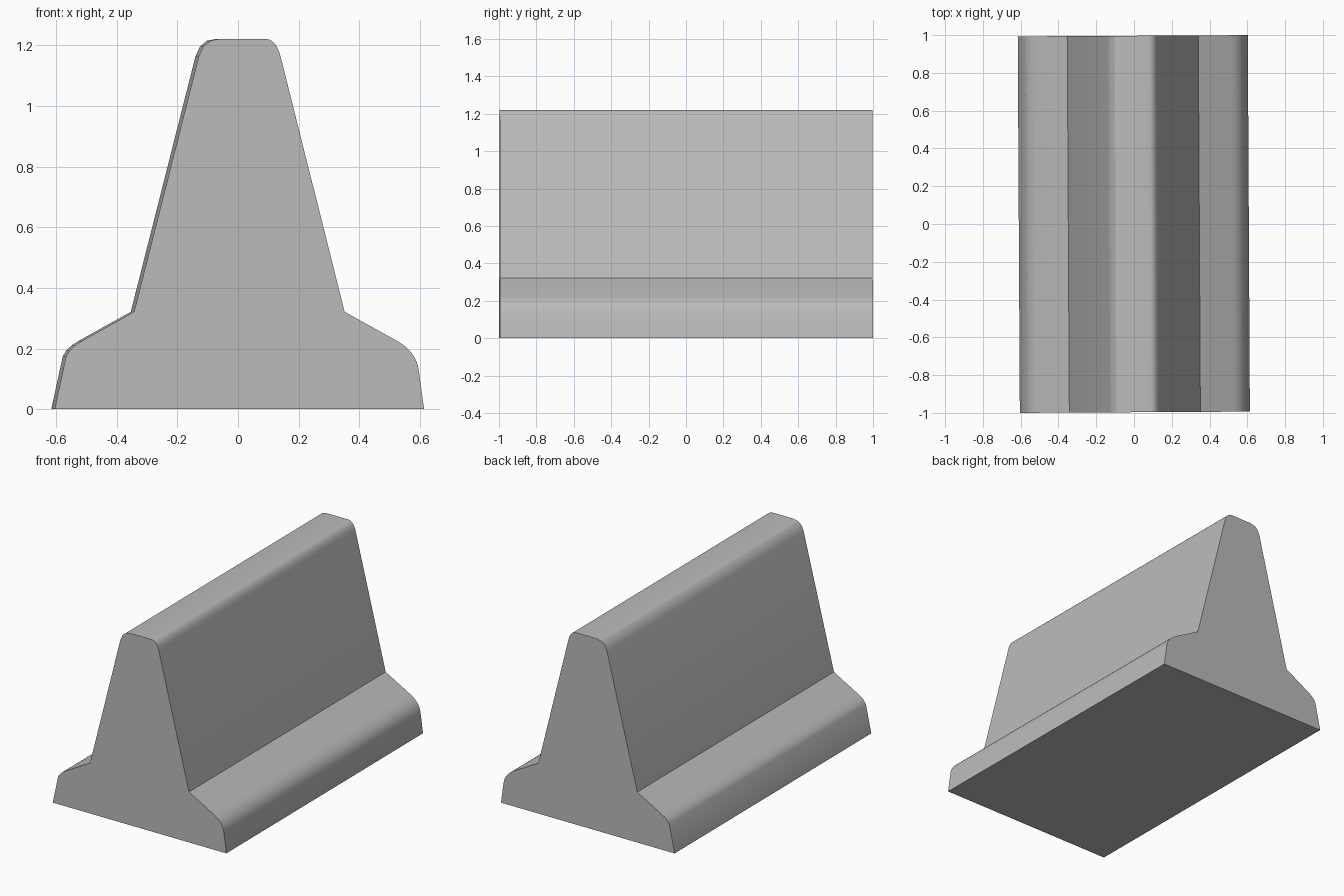
import bpy
import bmesh
import math
from mathutils import Vector

if "Cube" in bpy.data.objects:
    bpy.data.objects.remove(bpy.data.objects["Cube"], do_unlink=True)

LENGTH = 1.993
YAW = 0.0055

concrete = bpy.data.materials.new("concrete_grey")
concrete.use_nodes = True
grey = (0.5, 0.5, 0.5, 1)
concrete.diffuse_color = grey
concrete.node_tree.nodes["Principled BSDF"].inputs["Base Color"].default_value = grey


def rounded(start, corner, end, steps):
    """Points of a curved corner between two profile edges."""
    a, b, c = Vector(start), Vector(corner), Vector(end)
    ts = [i / steps for i in range(steps + 1)]
    return [a * (1 - t) ** 2 + b * 2 * t * (1 - t) + c * t * t for t in ts]


# Cross-section: foot, sloped ledge, tapering wall and rounded crown
profile = [Vector((0.608, 0))]
profile += rounded((0.59, 0.13), (0.582, 0.19), (0.517, 0.226), 8)
profile += [Vector((0.346, 0.321))]
profile += rounded((0.135, 1.162), (0.12, 1.221), (0.082, 1.221), 8)
profile += rounded((-0.065, 1.221), (-0.12, 1.221), (-0.135, 1.162), 3)
profile += [Vector((-0.348, 0.321))]
profile += rounded((-0.52, 0.225), (-0.558, 0.205), (-0.572, 0.175), 3)
profile += [Vector((-0.61, 0))]

# Extrude the cross-section along the barrier
bm = bmesh.new()
end_cap = bm.faces.new([bm.verts.new((p.x, -LENGTH / 2, p.y)) for p in profile])
extruded = bmesh.ops.extrude_face_region(bm, geom=[end_cap], use_keep_orig=True)
moved = [g for g in extruded["geom"] if isinstance(g, bmesh.types.BMVert)]
bmesh.ops.translate(bm, verts=moved, vec=(0, LENGTH, 0))
bmesh.ops.recalc_face_normals(bm, faces=bm.faces)

mesh = bpy.data.meshes.new("road_barrier")
bm.to_mesh(mesh)
bm.free()
mesh.materials.append(concrete)
barrier = bpy.data.objects.new("road_barrier", mesh)
bpy.context.collection.objects.link(barrier)
barrier.rotation_euler.z = YAW

# Smooth the rounded corners, keep the hard edges
bpy.ops.object.select_all(action='DESELECT')
barrier.select_set(True)
bpy.context.view_layer.objects.active = barrier
bpy.ops.object.shade_smooth_by_angle(angle=math.radians(28))
